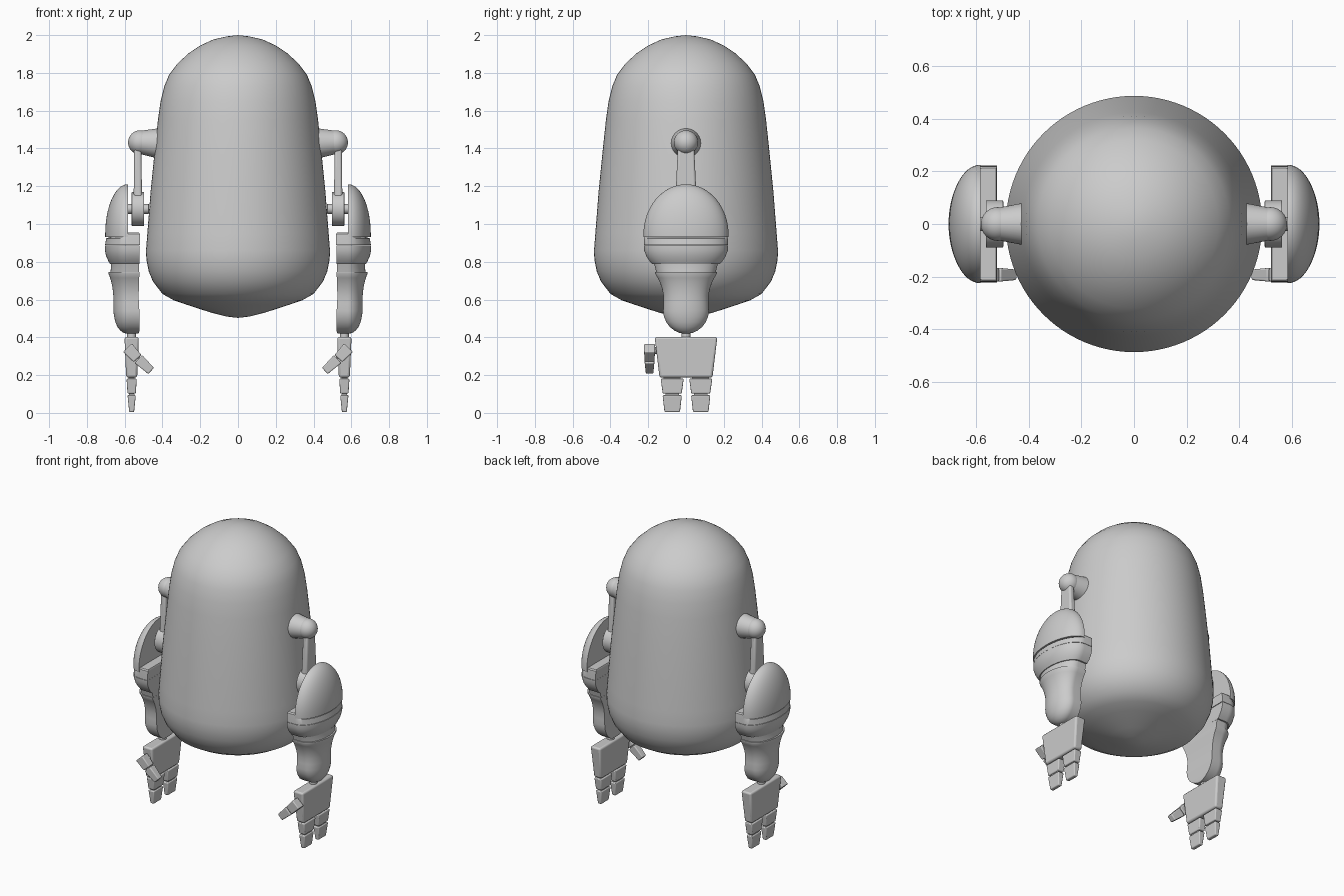
import bpy, bmesh, math
from mathutils import Vector, Matrix

if "Cube" in bpy.data.objects:
    bpy.data.objects.remove(bpy.data.objects["Cube"])


def finish(name, bm, mirror=True, bevel=0.0, angle=35):
    """Turn a bmesh into an object; arm parts are mirrored across x = 0."""
    bmesh.ops.recalc_face_normals(bm, faces=bm.faces)
    me = bpy.data.meshes.new(name)
    bm.to_mesh(me)
    bm.free()
    ob = bpy.data.objects.new(name, me)
    bpy.context.collection.objects.link(ob)
    bpy.ops.object.select_all(action='DESELECT')
    ob.select_set(True)
    bpy.context.view_layer.objects.active = ob
    bpy.ops.object.shade_smooth_by_angle(angle=math.radians(angle))
    if bevel:
        b = ob.modifiers.new("bevel", 'BEVEL')
        b.width, b.segments, b.limit_method = bevel, 3, 'ANGLE'
        b.angle_limit = math.radians(40)
    if mirror:
        ob.modifiers.new("mirror", 'MIRROR').use_mirror_merge = False
    return ob


def skin(name, rings, **kw):
    """Bridge a stack of closed point rings and cap both ends."""
    bm = bmesh.new()
    rows = [[bm.verts.new(p) for p in r] for r in rings]
    n = len(rows[0])
    for a, b in zip(rows, rows[1:]):
        for i in range(n):
            j = (i + 1) % n
            bm.faces.new((a[i], a[j], b[j], b[i]))
    bm.faces.new(rows[0])
    bm.faces.new(rows[-1])
    return finish(name, bm, **kw)


def d_ring(z, w, xi, xo, xm=0.58, n=32):
    """D-shaped section: flat inner side, elliptical outer side."""
    pts = [(xm + (xo - xm) * math.sin(math.pi * i / n),
            -w * math.cos(math.pi * i / n), z) for i in range(n + 1)]
    return [(xi, -w, z)] + pts + [(xi, w, z)]


def cone(name, a, b, r1, r2, bevel=0.0):
    """Round bar between two points."""
    a, b = Vector(a), Vector(b)
    d = b - a
    rot = d.to_track_quat('Z', 'Y').to_matrix().to_4x4()
    bm = bmesh.new()
    bmesh.ops.create_cone(bm, cap_ends=True, segments=40, radius1=r1, radius2=r2,
                          depth=d.length, matrix=Matrix.Translation((a + b) / 2) @ rot)
    return finish(name, bm, bevel=bevel)


def wedge(name, a, b, top, bottom, bevel):
    """Tapered block from a to b in the xz plane; sizes are (thickness, y width)."""
    a, b = Vector(a), Vector(b)
    d = (b - a).normalized()
    side, y = Vector((-d.z, 0, d.x)), Vector((0, 1, 0))
    rings = []
    for p, (t, w) in ((a, top), (b, bottom)):
        rings.append([p + side * t / 2 * s + y * w / 2 * u
                      for s, u in ((-1, -1), (1, -1), (1, 1), (-1, 1))])
    return skin(name, rings, bevel=bevel)


# Body: one turned shell
profile = [(0, 2.0), (.06, 1.993), (.13, 1.977), (.20, 1.945), (.26, 1.905), (.32, 1.85),
           (.365, 1.79), (.39, 1.73), (.41, 1.65), (.424, 1.55), (.44, 1.40), (.462, 1.18),
           (.48, .95), (.487, .86), (.485, .81), (.473, .75), (.45, .695), (.40, .63),
           (.34, .596), (.27, .572), (.14, .53), (.06, .51), (0, .503)]
bm = bmesh.new()
vs = [bm.verts.new((r, 0, z)) for r, z in profile]
es = [bm.edges.new(p) for p in zip(vs, vs[1:])]
bmesh.ops.spin(bm, geom=vs + es, cent=(0, 0, 0), axis=(0, 0, 1),
               angle=2 * math.pi, steps=96)
bmesh.ops.remove_doubles(bm, verts=bm.verts, dist=1e-4)
finish("body", bm, mirror=False, angle=50)

# Shoulder and upper arm
cone("shoulder_socket", (.38, 0, 1.425), (.515, 0, 1.432), .088, .062)
bm = bmesh.new()
bmesh.ops.create_uvsphere(bm, u_segments=40, v_segments=24, radius=.064,
                          matrix=Matrix.Translation((.518, 0, 1.432)))
finish("shoulder_ball", bm)
wedge("upper_arm", (.531, 0, 1.42), (.530, 0, 1.10), (.036, .085), (.046, .115), .012)

# Elbow disc and pin
cone("elbow_disc", (.497, 0, 1.08), (.563, 0, 1.08), .09, .09, .004)
cone("elbow_pin", (.472, 0, 1.08), (.60, 0, 1.08), .026, .026, .003)

# Forearm: dome, bands, neck and lower bulb
dome = []
for i in range(17):
    t = math.radians(89 * i / 16)
    k = math.cos(t)
    dome.append(d_ring(.945 + .265 * math.sin(t), .225 * k, .583, .585 + .118 * k, .585))
dome.insert(0, d_ring(.93, .225, .583, .703, .585))
skin("forearm_dome", dome)

skin("forearm_band_upper", [d_ring(*r) for r in (
    (.955, .212, .524, .60), (.948, .219, .520, .62), (.924, .221, .520, .698),
    (.888, .222, .520, .704))])
skin("forearm_band_lower", [d_ring(*r) for r in (
    (.886, .222, .522, .705), (.86, .221, .521, .705), (.83, .210, .521, .698),
    (.805, .194, .521, .687), (.787, .178, .523, .677))])
skin("forearm_neck", [d_ring(*r) for r in (
    (.80, .172, .523, .672), (.775, .165, .524, .672), (.755, .160, .524, .674),
    (.735, .155, .525, .676))])
skin("forearm_lower", [d_ring(*r) for r in (
    (.747, .164, .523, .686), (.738, .164, .522, .686), (.715, .150, .523, .677),
    (.69, .138, .524, .670), (.66, .127, .525, .664), (.62, .119, .526, .660),
    (.58, .119, .525, .660), (.54, .121, .522, .660), (.51, .117, .521, .656),
    (.48, .104, .521, .649), (.455, .086, .521, .638), (.435, .060, .522, .622),
    (.424, .036, .524, .606), (.419, .012, .528, .590))], angle=50)

# Hand: wrist, palm and two jointed fingers
cone("wrist", (.563, 0, .44), (.563, 0, .39), .024, .024)
wedge("palm", (.563, 0, .402), (.563, 0, .187), (.076, .332), (.058, .28), .012)
for i, y in enumerate((-.073, .078)):
    f = "front" if i == 0 else "back"
    lean = -.007 if y > 0 else .007
    cone(f + "_finger_knuckle", (.563, y - .045, .186), (.563, y + .045, .186), .016, .016)
    wedge(f + "_finger_base", (.563, y, .181), (.563, y, .102), (.054, .122), (.044, .10), .006)
    cone(f + "_finger_joint", (.563, y - .035, .098), (.563, y + .035, .098), .014, .014)
    wedge(f + "_finger_tip", (.563, y, .094), (.563, y, .004), (.044, .102), (.026, .082), .006)

# Thumb: angled inwards at the front edge of the palm
Y = -.193
cone("thumb_knuckle", (.56, -.14, .33), (.56, Y, .33), .018, .018)
wedge("thumb_base", (.585, Y, .345), (.532, Y, .288), (.064, .058), (.056, .052), .006)
cone("thumb_joint", (.529, Y - .018, .286), (.529, Y + .018, .286), .016, .016)
wedge("thumb_tip", (.527, Y, .285), (.460, Y, .222), (.058, .052), (.044, .040), .006)
